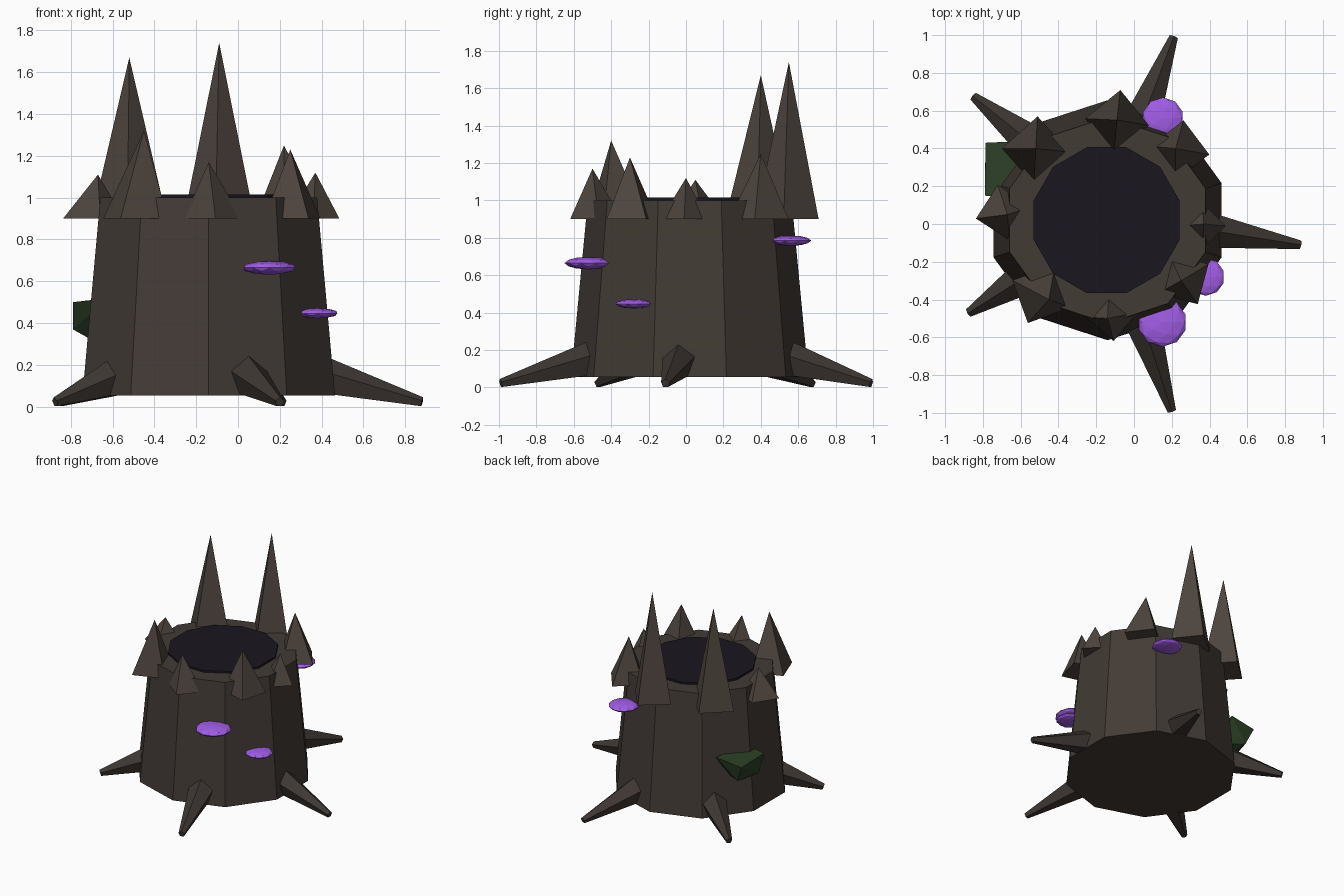
import bpy, bmesh, math
from mathutils import Vector

if "Cube" in bpy.data.objects:
    bpy.data.objects.remove(bpy.data.objects["Cube"])

CX, CY = -0.14, 0.02


def material(name, rgb):
    m = bpy.data.materials.new(name)
    m.diffuse_color = (*rgb, 1)
    m.use_nodes = True
    m.node_tree.nodes["Principled BSDF"].inputs["Base Color"].default_value = m.diffuse_color
    return m


bark = material("bark", (0.055, 0.043, 0.036))
splinter = material("splinter_wood", (0.075, 0.058, 0.048))
root_wood = material("root_wood", (0.048, 0.038, 0.033))
hollow = material("hollow_dark", (0.010, 0.008, 0.013))
purple = material("mushroom_purple", (0.36, 0.11, 0.80))
green = material("moss_green", (0.025, 0.050, 0.020))


def finish(name, bm, mat):
    bmesh.ops.recalc_face_normals(bm, faces=bm.faces[:])
    me = bpy.data.meshes.new(name)
    bm.to_mesh(me)
    bm.free()
    me.materials.append(mat)
    ob = bpy.data.objects.new(name, me)
    bpy.context.collection.objects.link(ob)
    return ob


def loft(name, rings, mat):
    """Skin rings of points together; a one-point ring is a tip."""
    bm = bmesh.new()
    loops = [[bm.verts.new(p) for p in r] for r in rings]
    n = len(loops[0])
    for a, b in zip(loops, loops[1:]):
        for i in range(n):
            j = (i + 1) % n
            bm.faces.new((a[i], a[j], b[0]) if len(b) == 1 else (a[i], a[j], b[j], b[i]))
    bm.faces.new(loops[0][::-1])
    if len(loops[-1]) > 2:
        bm.faces.new(loops[-1])
    return finish(name, bm, mat)


def ring(x, y, z, r, n, turn=0):
    return [(x + r * math.cos(math.radians(turn) + math.tau * i / n),
             y + r * math.sin(math.radians(turn) + math.tau * i / n), z) for i in range(n)]


# Ten-sided tapered trunk
loft("trunk", [ring(CX, CY, 0.055, 0.635, 10, 18), ring(CX, CY, 1.0, 0.545, 10, 18)], bark)

# Dark hollow disc on top
loft("hollow", [ring(CX - 0.005, CY, 0.94, 0.40, 12, 15), ring(CX - 0.005, CY, 1.015, 0.40, 12, 15)], hollow)

# Broken wood splinters: base centre, tip, base radius, turn
splinters = [
    ((-0.52, 0.39), (-0.52, 0.40, 1.67), 0.18, -3),
    ((-0.09, 0.54), (-0.09, 0.55, 1.74), 0.17, -6),
    ((-0.49, -0.37), (-0.45, -0.40, 1.32), 0.17, -25),
    ((-0.12, -0.48), (-0.14, -0.50, 1.17), 0.14, 5),
    ((0.26, -0.29), (0.25, -0.30, 1.23), 0.155, 30),
    ((0.24, 0.39), (0.22, 0.40, 1.25), 0.16, -8),
    ((0.36, -0.01), (0.37, 0.00, 1.12), 0.125, 0),
    ((-0.69, 0.06), (-0.67, 0.05, 1.11), 0.15, 12),
]
for i, ((x, y), tip, r, turn) in enumerate(splinters):
    loft(f"splinter_{i + 1}", [ring(x, y, 0.90, r, 4, turn), [tip]], splinter)

# Tapered five-sided roots
roots = [
    ((0.38, -0.03), (0.88, -0.11)),
    ((0.04, 0.54), (0.21, 0.99)),
    ((-0.53, 0.42), (-0.85, 0.675)),
    ((-0.56, -0.27), (-0.875, -0.47)),
    ((0.04, -0.50), (0.20, -0.99)),
]
for i, (a, b) in enumerate(roots):
    p, q = Vector((*a, 0.15)), Vector((*b, 0.022))
    d = (q - p).normalized()
    side = d.cross(Vector((0, 0, 1))).normalized()
    up = side.cross(d)
    rings = [[c + r * (side * math.sin(math.tau * k / 5) + up * math.cos(math.tau * k / 5))
              for k in range(5)] for c, r in ((p, 0.10), (q, 0.024))]
    loft(f"root_{i + 1}", rings, root_wood)

# Flat faceted shelf mushrooms
for i, (x, y, z, r, h) in enumerate([(0.15, -0.52, 0.665, 0.13, 0.034),
                                     (0.38, -0.28, 0.447, 0.10, 0.025),
                                     (0.153, 0.56, 0.785, 0.11, 0.028)]):
    bm = bmesh.new()
    bmesh.ops.create_icosphere(bm, subdivisions=2, radius=1)
    for v in bm.verts:
        v.co = (x + v.co.x * r, y + v.co.y * r, z + v.co.z * h)
    finish(f"mushroom_{i + 1}", bm, purple)

# Moss clump on the left side
bm = bmesh.new()
for p in [(-0.785, 0.43, 0.49), (-0.79, 0.15, 0.50), (-0.57, 0.44, 0.52), (-0.62, 0.14, 0.52),
          (-0.79, 0.22, 0.37), (-0.73, 0.40, 0.36), (-0.70, 0.28, 0.32), (-0.57, 0.30, 0.34)]:
    bm.verts.new(p)
bmesh.ops.convex_hull(bm, input=bm.verts[:])
finish("moss", bm, green)
